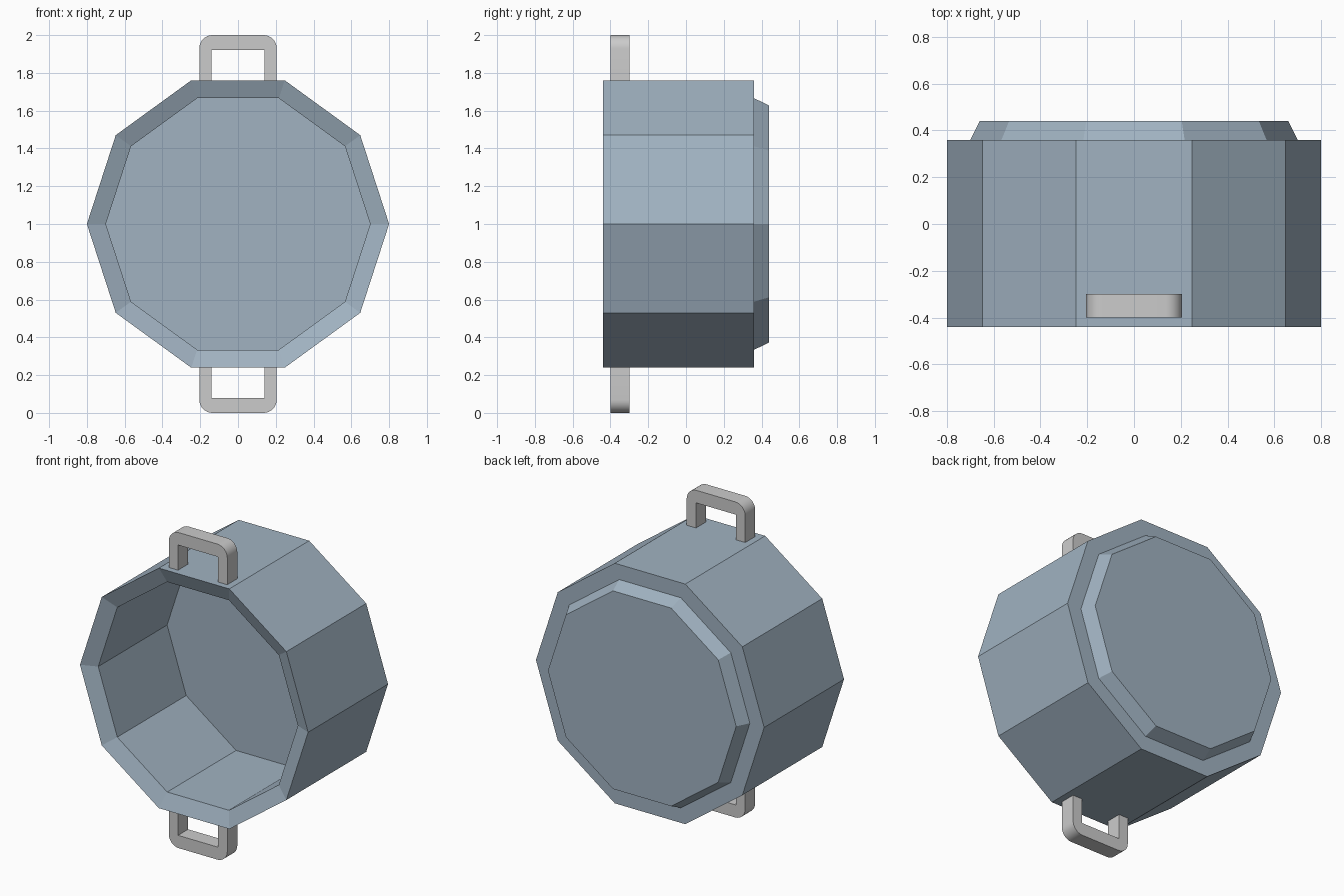
import bpy, bmesh
from math import sin, cos, pi

if "Cube" in bpy.data.objects:
    bpy.data.objects.remove(bpy.data.objects["Cube"])

SIDES = 10
CENTRE_Z = 1.0


def make_object(name, bm):
    bmesh.ops.recalc_face_normals(bm, faces=bm.faces[:])
    mesh = bpy.data.meshes.new(name)
    bm.to_mesh(mesh)
    bm.free()
    obj = bpy.data.objects.new(name, mesh)
    bpy.context.collection.objects.link(obj)
    return obj


# Pot body: ten-sided rings (y, radius) from the base, over the rim, to the inner floor
profile = [(0.44, 0.66), (0.36, 0.70), (0.36, 0.80),
           (-0.44, 0.80), (-0.40, 0.70), (0.29, 0.70)]
bm = bmesh.new()
rings = [[bm.verts.new((r * cos(2 * pi * i / SIDES), y, CENTRE_Z + r * sin(2 * pi * i / SIDES)))
          for i in range(SIDES)] for y, r in profile]
for a, b in zip(rings, rings[1:]):
    for i in range(SIDES):
        j = (i + 1) % SIDES
        bm.faces.new((a[i], a[j], b[j], b[i]))
bm.faces.new(rings[0])
bm.faces.new(rings[-1])
pot = make_object("pot_body", bm)
enamel = bpy.data.materials.new("blue_grey")
enamel.diffuse_color = (0.355, 0.448, 0.535, 1)
enamel.use_nodes = True
enamel.node_tree.nodes["Principled BSDF"].inputs["Base Color"].default_value = enamel.diffuse_color
pot.data.materials.append(enamel)


# Handle: rounded U outline extruded in y; side is 1 for the top, -1 for the bottom
def make_handle(name, side, half=0.205, inner=0.14, top=1.0, under=0.92,
                foot=0.755, radius=0.07, steps=8):
    arc = [(half - radius + radius * cos(t), top - radius + radius * sin(t))
           for t in (pi / 2 * k / steps for k in range(steps + 1))]
    right = [(inner, under), (inner, foot), (half, foot)] + arc
    outline = right + [(-x, z) for x, z in reversed(right)]
    bm = bmesh.new()
    face = bm.faces.new([bm.verts.new((x, -0.40, CENTRE_Z + side * z)) for x, z in outline])
    ext = bmesh.ops.extrude_face_region(bm, geom=[face], use_keep_orig=True)
    moved = [g for g in ext["geom"] if isinstance(g, bmesh.types.BMVert)]
    bmesh.ops.translate(bm, verts=moved, vec=(0, 0.10, 0))
    obj = make_object(name, bm)
    bpy.ops.object.select_all(action='DESELECT')
    obj.select_set(True)
    bpy.context.view_layer.objects.active = obj
    bpy.ops.object.shade_smooth_by_angle(angle=pi / 6)


make_handle("top_handle", 1)
make_handle("bottom_handle", -1)
